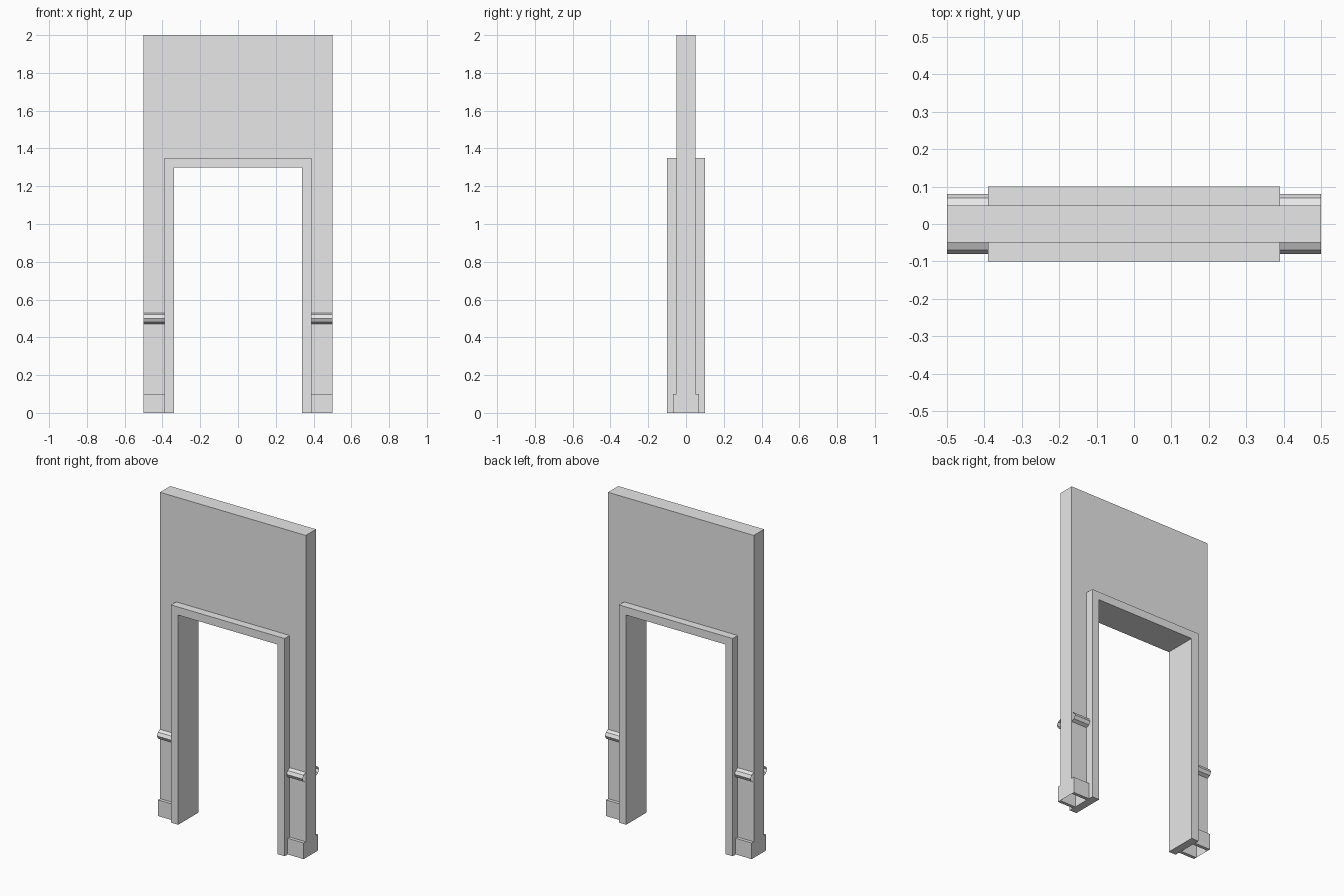
import bpy

cube = bpy.data.objects.get("Cube")
if cube:
    bpy.data.objects.remove(cube, do_unlink=True)

grey = bpy.data.materials.new("plain_grey")
grey.use_nodes = True
colour = (0.8, 0.8, 0.8, 1)
grey.diffuse_color = colour
grey.node_tree.nodes["Principled BSDF"].inputs["Base Color"].default_value = colour


def prism(name, outline, start, end, place, skip=(), caps=True):
    """Sweep an outline from start to end; skip leaves out sides."""
    n = len(outline)
    verts = [place(p, q, d) for d in (start, end) for p, q in outline]
    faces = [(i, (i + 1) % n, (i + 1) % n + n, i + n)
             for i in range(n) if i not in skip]
    if caps:
        faces += [tuple(reversed(range(n))), tuple(range(n, 2 * n))]
    mesh = bpy.data.meshes.new(name)
    mesh.from_pydata(verts, [], faces)
    mesh.materials.append(grey)
    obj = bpy.data.objects.new(name, mesh)
    bpy.context.collection.objects.link(obj)
    return obj


def arch(outer_x, outer_z, inner_x, inner_z):
    """Doorway outline, clockwise from the bottom left."""
    return [(-outer_x, 0), (-outer_x, outer_z), (outer_x, outer_z), (outer_x, 0),
            (inner_x, 0), (inner_x, inner_z), (-inner_x, inner_z), (-inner_x, 0)]


def along_y(p, q, d):
    return (p, d, q)


def along_x(p, q, d):
    return (d, p, q)


WALL, EDGE, TRIM = 0.05, 0.5, 0.39

# Hollow wall, open underneath and where the door frame fills the opening
prism("wall", arch(EDGE, 2, TRIM, 1.35), -WALL, WALL, along_y, skip=range(3, 8))

# Solid door frame, proud of the wall on both faces
prism("door_frame", arch(TRIM, 1.35, 0.34, 1.3), -0.1, 0.1, along_y)

# Baseboards and chair rails on each side of the doorway, front and back
base_profile = [(WALL, 0.1), (0.07, 0.1), (0.07, 0), (WALL, 0)]
rail_profile = [(WALL, 0.53), (0.07, 0.52), (0.08, 0.5), (0.07, 0.48), (WALL, 0.47)]
for side, x0, x1 in (("right", -EDGE, -TRIM), ("left", TRIM, EDGE)):
    for face, s in (("front", -1), ("back", 1)):
        for part, profile, caps in (("baseboard", base_profile, True),
                                    ("chair_rail", rail_profile, False)):
            pts = [(s * y, z) for y, z in profile][::-s]
            prism(f"{face}_{side}_{part}", pts, x0, x1, along_x,
                  skip=[len(pts) - 1], caps=caps)
